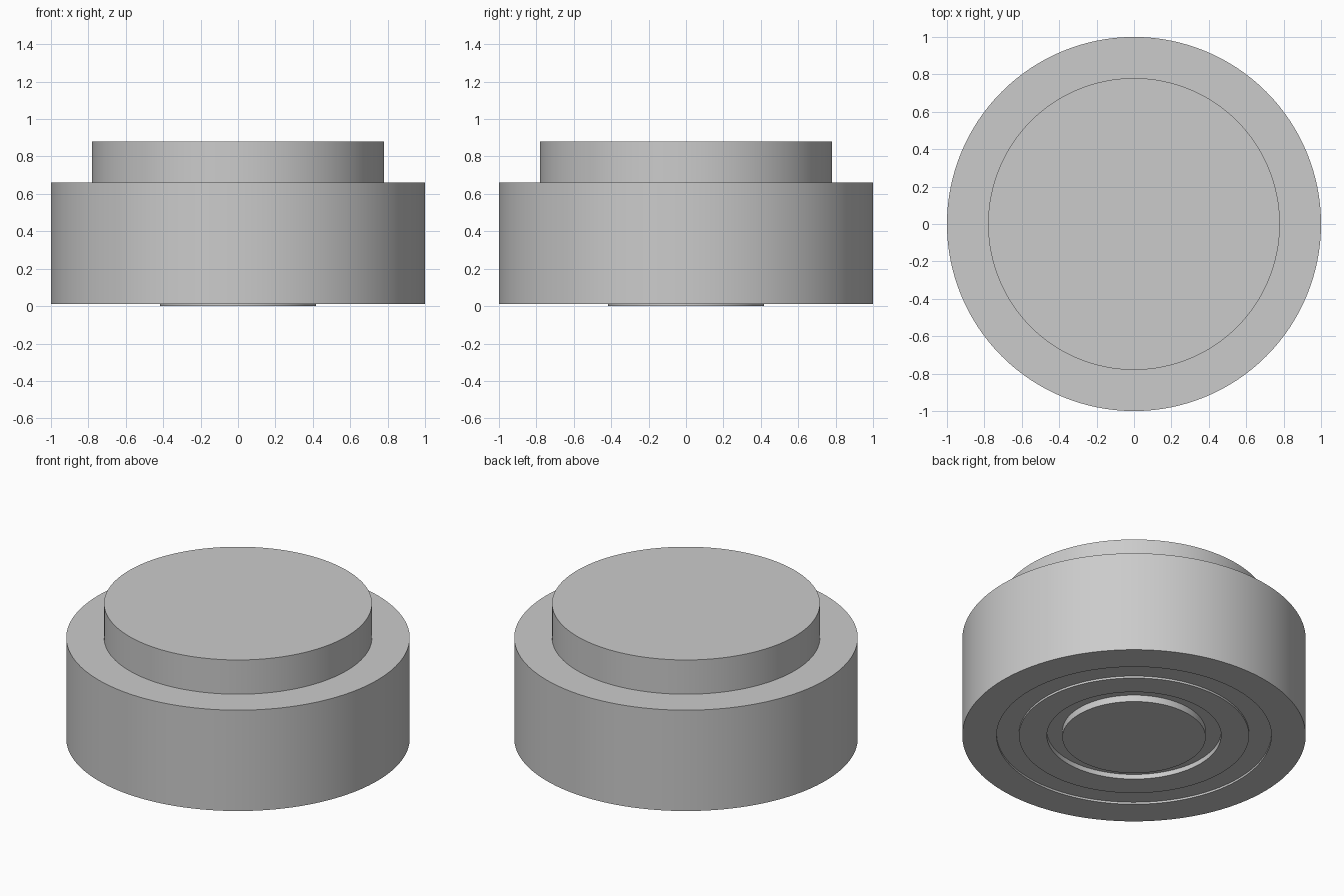
import bpy, bmesh, math

if "Cube" in bpy.data.objects:
    bpy.data.objects.remove(bpy.data.objects["Cube"])

SEGMENTS = 128

grey = bpy.data.materials.new("light_grey")
grey.use_nodes = True
colour = (0.6, 0.6, 0.6, 1)
grey.diffuse_color = colour
grey.node_tree.nodes["Principled BSDF"].inputs["Base Color"].default_value = colour


def lathe(name, profile):
    """Turn a (radius, height) profile around the vertical axis."""
    bm = bmesh.new()
    verts = [bm.verts.new((r, 0, z)) for r, z in profile]
    edges = [bm.edges.new(pair) for pair in zip(verts, verts[1:])]
    bmesh.ops.spin(bm, geom=verts + edges, cent=(0, 0, 0), axis=(0, 0, 1),
                   angle=math.tau, steps=SEGMENTS, use_duplicate=False)
    bmesh.ops.remove_doubles(bm, verts=bm.verts, dist=0.0001)
    bmesh.ops.recalc_face_normals(bm, faces=bm.faces)
    mesh = bpy.data.meshes.new(name)
    bm.to_mesh(mesh)
    bm.free()
    mesh.materials.append(grey)
    obj = bpy.data.objects.new(name, mesh)
    bpy.context.collection.objects.link(obj)
    bpy.ops.object.select_all(action="DESELECT")
    obj.select_set(True)
    bpy.context.view_layer.objects.active = obj
    bpy.ops.object.shade_smooth_by_angle(angle=math.radians(30))
    return obj


base, groove, well = 0.012, 0.025, 0.043   # underside levels
shoulder, top = 0.66, 0.88

# Wide drum with a shallow ring groove and a central well underneath
lathe("body", [(0, shoulder), (1, shoulder), (1, base), (0.8, base),
               (0.8, groove), (0.67, groove), (0.67, base), (0.507, base),
               (0.507, well), (0, well)])

# Narrower raised step on top
lathe("top_step", [(0, shoulder), (0.78, shoulder), (0.78, top), (0, top)])

# Round foot standing in the well
lathe("foot", [(0, well), (0.417, well), (0.417, 0), (0, 0)])
